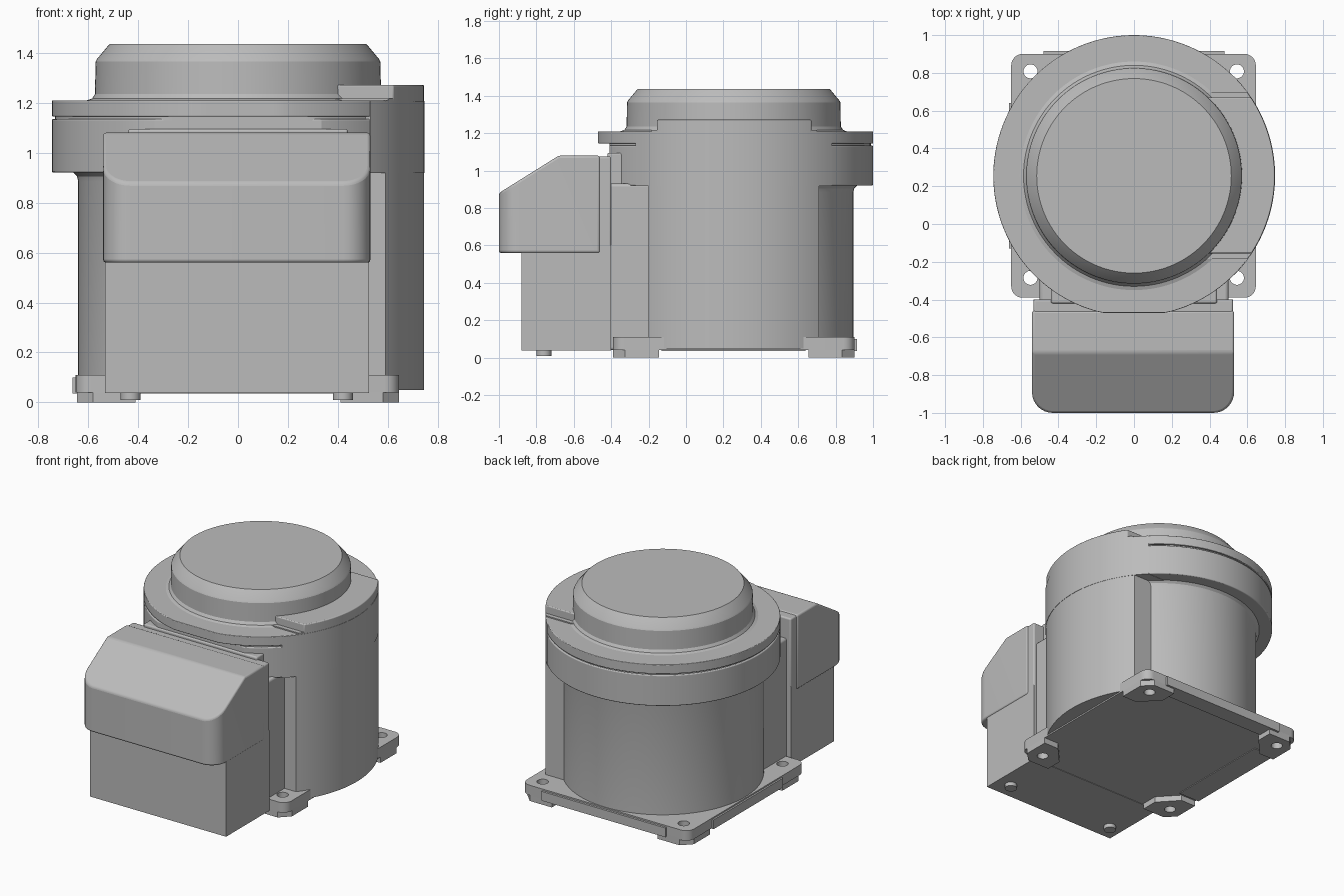
import bpy, bmesh, math
from mathutils import Vector

cube = bpy.data.objects.get("Cube")
if cube:
    bpy.data.objects.remove(cube, do_unlink=True)

CY = 0.255          # y of the round housing axis
R_FLANGE = 0.745
parts = []

grey = bpy.data.materials.new("light_grey")
grey.use_nodes = True
grey.diffuse_color = (0.5, 0.5, 0.5, 1)
grey.node_tree.nodes["Principled BSDF"].inputs["Base Color"].default_value = (0.5, 0.5, 0.5, 1)


def finish(name, bm, bevel=0):
    bmesh.ops.recalc_face_normals(bm, faces=bm.faces)
    mesh = bpy.data.meshes.new(name)
    bm.to_mesh(mesh)
    bm.free()
    mesh.materials.append(grey)
    ob = bpy.data.objects.new(name, mesh)
    bpy.context.collection.objects.link(ob)
    if bevel:
        mod = ob.modifiers.new("soft_edges", "BEVEL")
        mod.width, mod.segments = bevel, 3
        mod.limit_method, mod.angle_limit = "ANGLE", math.radians(28)
    parts.append(ob)
    return ob


def prism_mesh(outline, z0, z1):
    bm = bmesh.new()
    face = bm.faces.new([bm.verts.new((x, y, z0)) for x, y in outline])
    top = bmesh.ops.extrude_face_region(bm, geom=[face])["geom"]
    bmesh.ops.translate(bm, vec=(0, 0, z1 - z0),
                        verts=[v for v in top if isinstance(v, bmesh.types.BMVert)])
    return bm


def prism(name, outline, z0, z1, bevel=0):
    return finish(name, prism_mesh(outline, z0, z1), bevel)


def rect(x0, x1, y0, y1):
    return [(x0, y0), (x1, y0), (x1, y1), (x0, y1)]


def rounded(x0, x1, y0, y1, r, front_only=False):
    pts = []
    for i, (cx, cy) in enumerate(rect(x0 + r, x1 - r, y0 + r, y1 - r)):
        if front_only and i > 1:
            pts.append((x1 if i == 2 else x0, y1))
            continue
        for k in range(9):
            a = math.pi + (i + k / 8) * math.pi / 2
            pts.append((cx + r * math.cos(a), cy + r * math.sin(a)))
    return pts


def disc(r, front=-9, cx=0, cy=CY, n=128):
    # Circle with its front clamped to a flat
    return [(cx + r * math.cos(2 * math.pi * (k + .5) / n),
             max(front, cy + r * math.sin(2 * math.pi * (k + .5) / n))) for k in range(n)]


def sector(r, y0, y1, inner_x):
    # Slice of the disc on the +x side between two y values
    a0, a1 = (math.asin((y - CY) / r) for y in (y0, y1))
    arc = [a0 + (a1 - a0) * k / 40 for k in range(41)]
    return [(r * math.cos(a), CY + r * math.sin(a)) for a in arc] + [(inner_x, y1), (inner_x, y0)]


def lathe(name, profile, n=128):
    bm = bmesh.new()
    rings = [[bm.verts.new((r * math.cos(2 * math.pi * k / n),
                            CY + r * math.sin(2 * math.pi * k / n), z)) for k in range(n)]
             for r, z in profile]
    for a, b in zip(rings, rings[1:]):
        for k in range(n):
            bm.faces.new((a[k], a[(k + 1) % n], b[(k + 1) % n], b[k]))
    bm.faces.new(rings[0])
    bm.faces.new(rings[-1])
    return finish(name, bm)


# Round housing, flange and top cap
lathe("housing", [(0.64, 0.06), (0.64, 0.885), (0.645, 0.905), (0.665, 0.925)])
prism("lower_flange", disc(R_FLANGE, -0.41), 0.92, 1.135, 0.006)
prism("flange_groove", disc(R_FLANGE - 0.012, -0.41), 1.12, 1.16)
prism("upper_flange", disc(R_FLANGE, -0.47), 1.145, 1.21, 0.004)
lathe("top_cap", [(0.61, 1.2), (0.605, 1.21), (0.585, 1.217), (0.573, 1.235),
                  (0.57, 1.365), (0.565, 1.375), (0.515, 1.435)])

# Bulge on the left side
prism("side_bulge", sector(R_FLANGE, -0.2, 0.71, 0.3), 0.05, 1.21)
prism("bulge_shoulder", sector(R_FLANGE + 0.002, -0.27, 0.78, 0.35), 0.918, 1.208)
prism("bulge_top", sector(R_FLANGE, -0.155, 0.67, 0.3), 1.2, 1.272, 0.006)
prism("bulge_top_step", sector(R_FLANGE - 0.001, -0.185, 0.7, 0.3), 1.2, 1.218)

# Base plate with corner feet and bolt holes
BOLTS = [(x, y) for x in (-0.548, 0.545) for y in (-0.285, 0.808)]


def drill(ob):
    for x, y in BOLTS:
        cutter = prism("bolt_hole_cutter", disc(0.037, -9, x, y, 32), -0.1, 0.3)
        parts.remove(cutter)
        cutter.hide_render = True
        mod = ob.modifiers.new("bolt_hole", "BOOLEAN")
        mod.operation, mod.solver, mod.object = "DIFFERENCE", "EXACT", cutter
        bpy.context.view_layer.objects.active = ob
        bpy.ops.object.modifier_apply(modifier=mod.name)
        bpy.data.objects.remove(cutter, do_unlink=True)


drill(prism("base_plate", rounded(-0.65, 0.645, -0.39, 0.9, 0.06), 0.04, 0.11))
for sx, side in ((-1, "right"), (1, "left")):
    for sy, end in ((-1, "front"), (1, "back")):
        shape = [(0.645, 0.58), (0.58, 0.645), (0.41, 0.645), (0.41, 0.53), (0.53, 0.4), (0.645, 0.4)]
        foot = prism(f"{end}_{side}_foot", [(sx * x, CY + sy * y) for x, y in shape], 0, 0.05)
        drill(foot)
prism("back_edge_strip", rect(-0.48, 0.48, 0.8, 0.915), 0.035, 0.1)
prism("right_edge_strip", rect(-0.662, -0.5, -0.13, 0.64), 0.035, 0.1)

# Neck joining the housing to the connector box
prism("neck", rect(-0.5, 0.5, -0.42, 0.0), 0.04, 0.93, 0.015)
prism("neck_top", rect(-0.44, 0.44, -0.42, -0.2), 0.9, 1.095, 0.01)

# Connector box and its sloped cover
prism("connector_box", rect(-0.532, 0.524, -0.88, -0.4), 0.037, 0.6)
prism("connector_box_rear", rect(-0.532, 0.524, -0.5, -0.4), 0.5, 1.075, 0.01)
bm = prism_mesh(rounded(-0.54, 0.53, -1.0, -0.46, 0.11, True), 0.56, 1.08)
slope = Vector((0, -0.2, 0.32))
cut = bmesh.ops.bisect_plane(bm, geom=bm.verts[:] + bm.edges[:] + bm.faces[:], dist=1e-5,
                             plane_co=(0, -0.68, 1.08), plane_no=slope, clear_outer=True)
bmesh.ops.holes_fill(bm, edges=[e for e in cut["geom_cut"] if isinstance(e, bmesh.types.BMEdge)])
finish("connector_cover", bm, 0.012)
for x, side in ((-0.43, "right"), (0.42, "left")):
    prism(f"{side}_box_stud", disc(0.04, -9, x, -0.76, 32), 0.01, 0.05)

# Smooth shading with sharp edges kept
for ob in parts:
    ob.select_set(True)
bpy.context.view_layer.objects.active = parts[0]
bpy.ops.object.shade_smooth_by_angle(angle=math.radians(25))
